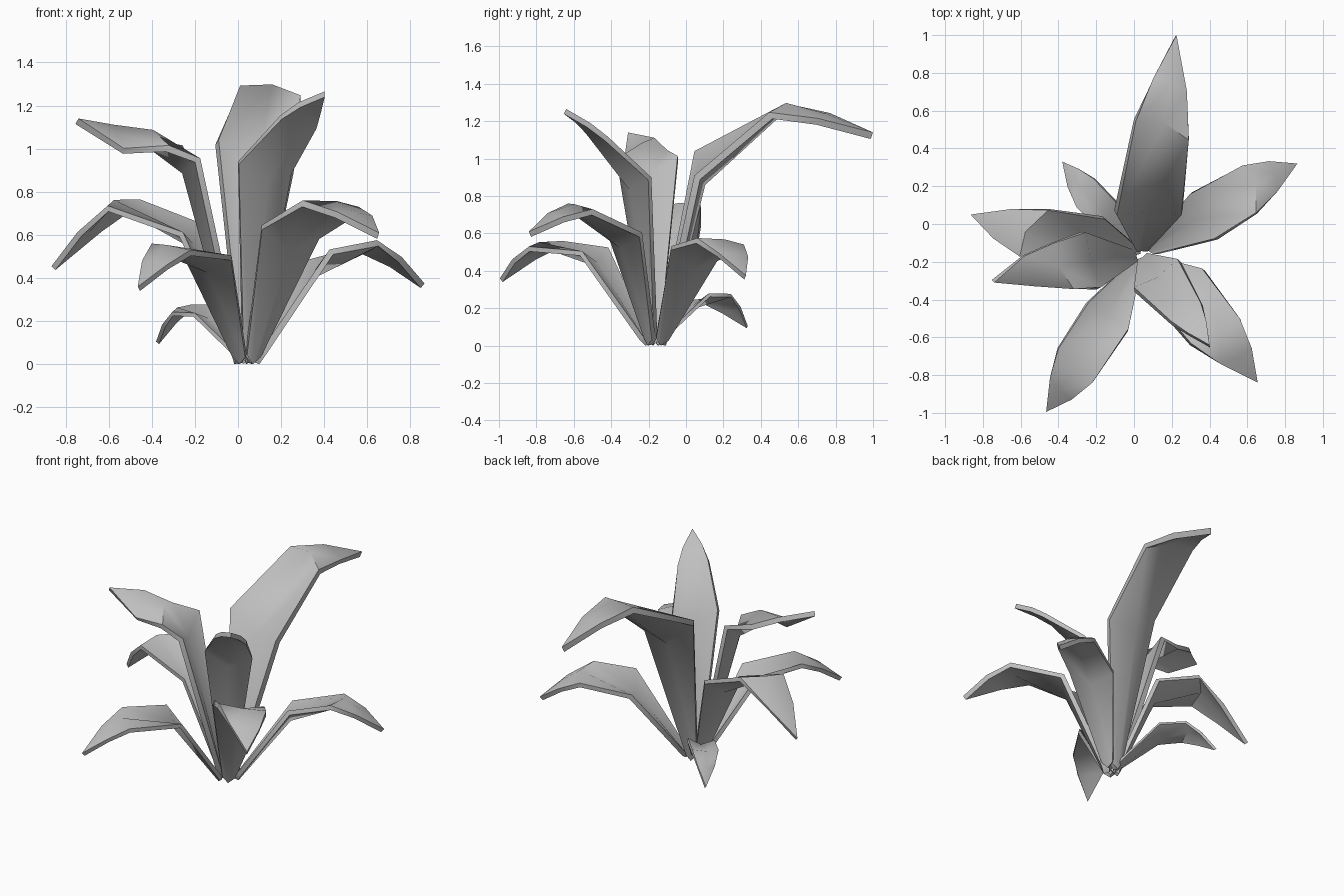
import bpy
import bmesh
from mathutils import Vector

cube = bpy.data.objects.get("Cube")
if cube:
    bpy.data.objects.remove(cube, do_unlink=True)

# Single flat grey for every leaf
grey = bpy.data.materials.new("leaf_grey")
grey.use_nodes = True
colour = (0.52, 0.52, 0.52, 1.0)
grey.diffuse_color = colour
grey.node_tree.nodes["Principled BSDF"].inputs["Base Color"].default_value = colour

# Point near the ground from which all leaves sprout
CROWN = Vector((.04, -.165, .05))


def section(centre, span, tangent, lift, slide):
    """Left edge, midrib and right edge of the blade at one point of its path."""
    normal = span.cross(tangent).normalized()
    width = span.length
    midrib = centre + normal * lift * width + tangent * slide * width
    return [centre - span / 2, midrib, centre + span / 2]


def make_leaf(name, knee, bend, tip, knee_span, bend_span, arch=.07,
              shoulder_span=None, shoulder_lift=.06):
    """Channelled blade: rises to a knee, arches over a bend and ends in a point."""
    knee, bend, tip = Vector(knee), Vector(bend), Vector(tip)
    knee_span, bend_span = Vector(knee_span), Vector(bend_span)
    shoulder_span = Vector(shoulder_span) if shoulder_span else bend_span * .64
    outward = Vector((knee.x - CROWN.x, knee.y - CROWN.y, 0))
    base = CROWN + outward * outward.length * .4
    rise = (knee - base).normalized()
    reach = (bend - knee).normalized()
    droop = (tip - bend).normalized()
    if knee_span.cross(reach).z < 0:
        knee_span, bend_span, shoulder_span = -knee_span, -bend_span, -shoulder_span
    width = knee_span.length
    normal = shoulder_span.cross(droop).normalized()
    shoulder = bend.lerp(tip, .47) + normal * width * shoulder_lift

    rows = [
        section(base, knee_span.normalized() * .06, rise, -.2, -.7),
        section(knee, knee_span, rise, -.12, -.25),
        section(bend, bend_span, (reach + droop).normalized(), arch, .15),
        section(shoulder, shoulder_span, droop, min(arch, .07), .05),
    ]

    # Loft the rows and close the blade at its tip
    bm = bmesh.new()
    rings = [[bm.verts.new(p) for p in row] for row in rows]
    for low, high in zip(rings, rings[1:]):
        for i in range(2):
            bm.faces.new((low[i], low[i + 1], high[i + 1], high[i]))
    end = bm.verts.new(tip)
    for i in range(2):
        bm.faces.new((rings[-1][i], rings[-1][i + 1], end))
    mesh = bpy.data.meshes.new(name)
    bm.to_mesh(mesh)
    bm.free()
    mesh.materials.append(grey)
    leaf = bpy.data.objects.new(name, mesh)
    bpy.context.collection.objects.link(leaf)

    # Give the blade thickness below its upper face
    solid = leaf.modifiers.new("thickness", 'SOLIDIFY')
    solid.thickness = width * .105
    solid.offset = -1
    bpy.ops.object.select_all(action='DESELECT')
    leaf.select_set(True)
    bpy.context.view_layer.objects.active = leaf
    bpy.ops.object.modifier_apply(modifier=solid.name)
    bpy.ops.object.shade_smooth_by_angle(angle=1.0)

    # Rest the base on the ground
    for v in leaf.data.vertices:
        v.co.z = max(v.co.z, 0)


# Tall leaves
make_leaf("tall_back_leaf", knee=(.08, .045, .975), bend=(.15, .495, 1.27), tip=(.225, 1, 1.14),
          knee_span=(.34, 0, -.13), bend_span=(.28, -.1, -.045))
make_leaf("tall_front_leaf", knee=(.115, -.26, .92), bend=(.275, -.465, 1.135), tip=(.4, -.64, 1.265),
          knee_span=(.23, .15, -.04), bend_span=(.155, .1, -.04), arch=.03, shoulder_lift=.03)
make_leaf("tall_right_leaf", knee=(-.215, -.19, .985), bend=(-.37, -.222, 1.03), tip=(-.74, -.31, 1.14),
          knee_span=(.08, -.29, -.06), bend_span=(.1, -.245, -.03), arch=.18,
          shoulder_span=(.05, -.16, -.11), shoulder_lift=-.1)

# Middle leaves
make_leaf("middle_right_leaf", knee=(-.205, -.09, .63), bend=(-.53, -.05, .75), tip=(-.865, .05, .455),
          knee_span=(.1, .23, .035), bend_span=(.15, .245, .03))
make_leaf("middle_front_leaf", knee=(.235, -.32, .625), bend=(.43, -.565, .745), tip=(.655, -.84, .61),
          knee_span=(.25, .17, -.04), bend_span=(.26, .13, -.03), arch=.04)

# Low leaves
make_leaf("low_left_leaf", knee=(.36, .04, .505), bend=(.61, .185, .558), tip=(.865, .32, .375),
          knee_span=(.13, -.235, .055), bend_span=(.07, -.25, .035))
make_leaf("low_front_leaf", knee=(-.135, -.485, .515), bend=(-.31, -.75, .545), tip=(-.465, -.995, .36),
          knee_span=(.21, -.14, -.02), bend_span=(.18, -.18, -.03))
make_leaf("small_back_leaf", knee=(-.15, .05, .258), bend=(-.26, .165, .26), tip=(-.38, .33, .105),
          knee_span=(.1, .14, .04), bend_span=(.09, .15, .035))
